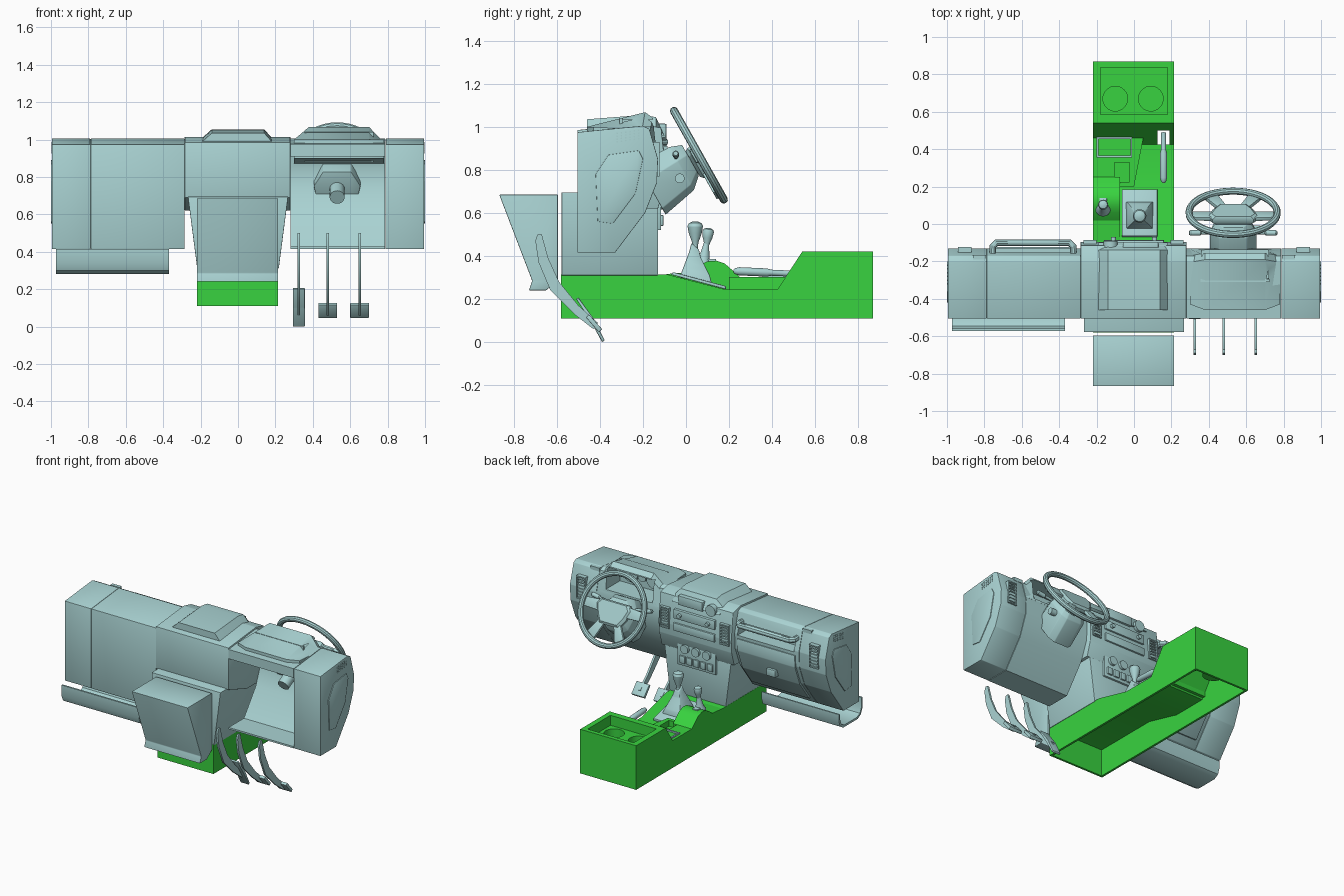
import bpy, bmesh, math
from mathutils import Vector

if "Cube" in bpy.data.objects:
    bpy.data.objects.remove(bpy.data.objects["Cube"])

def material(name, col):
    m = bpy.data.materials.new(name)
    m.diffuse_color = (*col, 1)
    m.use_nodes = True
    m.node_tree.nodes["Principled BSDF"].inputs["Base Color"].default_value = m.diffuse_color
    return m

TEAL = material("teal_plastic", (0.40, 0.65, 0.65))
GREEN = material("green_plastic", (0.04, 0.65, 0.05))

def finish(name, bm, mat):
    bmesh.ops.recalc_face_normals(bm, faces=bm.faces)
    me = bpy.data.meshes.new(name)
    bm.to_mesh(me)
    bm.free()
    me.materials.append(mat)
    ob = bpy.data.objects.new(name, me)
    bpy.context.collection.objects.link(ob)
    return ob

def loft(name, rings, mat=TEAL, bevel=0):
    bm = bmesh.new()
    vs = [[bm.verts.new(p) for p in r] for r in rings]
    n = len(vs[0])
    for a, b in zip(vs, vs[1:]):
        for i in range(n):
            bm.faces.new((a[i], a[(i + 1) % n], b[(i + 1) % n], b[i]))
    bm.faces.new(vs[0])
    bm.faces.new(vs[-1])
    if bevel:
        bmesh.ops.bevel(bm, geom=bm.edges[:], offset=bevel, segments=2, affect='EDGES', profile=0.5)
    return finish(name, bm, mat)

def prism(name, prof, x0, x1, mat=TEAL, bevel=0):
    return loft(name, [[(x, y, z) for y, z in prof] for x in (x0, x1)], mat, bevel)

def box(name, x0, x1, y0, y1, z0, z1, mat=TEAL, bevel=0):
    return prism(name, [(y0, z0), (y1, z0), (y1, z1), (y0, z1)], x0, x1, mat, bevel)

def lathe(name, p0, p1, prof, mat=TEAL, n=24):
    """Round body along p0-p1; prof lists (fraction, radius)."""
    p0, p1 = Vector(p0), Vector(p1)
    q = (p1 - p0).to_track_quat('Z', 'Y')
    rings = [[p0.lerp(p1, t) + q @ Vector((r * math.cos(a), r * math.sin(a), 0))
              for a in (2 * math.pi * i / n for i in range(n))] for t, r in prof]
    return loft(name, rings, mat)

def cyl(name, p0, p1, r, mat=TEAL, n=24):
    return lathe(name, p0, p1, [(0, r), (1, r)], mat, n)

def tube(name, pts, r, cyclic=False):
    cu = bpy.data.curves.new(name, 'CURVE')
    cu.dimensions = '3D'
    cu.bevel_depth, cu.bevel_resolution, cu.use_fill_caps = r, 3, True
    s = cu.splines.new('POLY')
    s.points.add(len(pts) - 1)
    for p, c in zip(s.points, pts):
        p.co = (*c, 1)
    s.use_cyclic_u = cyclic
    tmp = bpy.data.objects.new(name + "_path", cu)
    bpy.context.collection.objects.link(tmp)
    bpy.context.view_layer.update()
    me = bpy.data.meshes.new_from_object(tmp.evaluated_get(bpy.context.evaluated_depsgraph_get()))
    bpy.data.objects.remove(tmp)
    me.materials.clear()
    me.materials.append(TEAL)
    ob = bpy.data.objects.new(name, me)
    bpy.context.collection.objects.link(ob)

def cut(ob, cutter):
    m = ob.modifiers.new("cut", 'BOOLEAN')
    m.object, m.operation, m.solver = cutter, 'DIFFERENCE', 'EXACT'
    bpy.context.view_layer.update()
    me = bpy.data.meshes.new_from_object(ob.evaluated_get(bpy.context.evaluated_depsgraph_get()))
    ob.modifiers.clear()
    ob.data = me
    bpy.data.objects.remove(cutter)

def vent(name, x0, x1, z0, z1, y):
    v = box(name, x0, x1, y - 0.04, y, z0, z1)
    cut(v, box("cutter", x0 + .008, x1 - .008, y - .025, y + .1, z0 + .008, z1 - .008))
    for i in range(1, 7):
        z = z0 + (z1 - z0) * i / 7
        box(name + "_slat", x0 + .005, x1 - .005, y - .03, y - .004, z - .004, z + .004)

# dashboard body: passenger side and both ends
DASH = [(-.505, .415), (-.505, .975), (-.2, 1.005), (-.17, .99), (-.13, .85), (-.135, .74), (-.19, .6), (-.33, .415)]
END = [(-.42, .78), (-.36, .87), (-.22, .89), (-.2, .85), (-.235, .69), (-.34, .55), (-.41, .56)]
for s, name in ((-1, "passenger"), (1, "driver")):
    prism(name + "_dash_end", DASH, s * .995, s * .789, bevel=.003)
    prism(name + "_end_panel", END, s * .99, s * 1.0, bevel=.002)
    for i in range(4):
        for j in range(6):
            y, z = -.32 + j * .02, .93 + i * .013 + j * .003
            cyl("speaker_hole", (s * .99, y, z), (s * .998, y, z), .004, n=6)
    vent(name + "_outer_vent", s * .905 - .035, s * .905 + .035, .77, .93, -.122)
    box(name + "_window_vent", s * .825 - .035, s * .825 + .035, -.19, -.165, .98, 1.004)
dash = prism("passenger_dash", DASH, -.788, -.286, bevel=.003)
cut(dash, box("cutter", -.75, -.31, -.22, 0, .84, .925))
glove = [(-.2, .80), (-.122, .82), (-.125, .735), (-.18, .595), (-.285, .455), (-.33, .47)]
prism("glove_box_door", glove, -.76, -.31, bevel=.004)
box("glove_box_latch", -.60, -.53, -.19, -.135, .615, .665, bevel=.004)
tube("grab_handle", [(-.325, -.17, .93), (-.325, -.12, .93), (-.345, -.1, .93), (-.735, -.1, .93),
                     (-.755, -.12, .93), (-.755, -.17, .93)], .019)

# passenger parcel shelf under the dashboard
shelf = [(-.572, .415), (-.572, .34), (-.555, .30), (-.52, .28), (-.36, .28), (-.325, .30), (-.31, .345), (-.31, .39),
         (-.32, .39), (-.325, .35), (-.34, .31), (-.37, .295), (-.51, .295), (-.545, .31), (-.56, .345), (-.56, .415)]
prism("parcel_shelf", shelf, -.972, -.37)

# driver section: a sheet open toward the front
t = .012
outer = [(-.505, .91), (-.505, .975), (-.2, 1.005), (-.17, .99), (-.13, .85), (-.135, .74), (-.19, .6), (-.33, .415), (-.505, .415)]
inner = [(-.505, .427), (-.336, .427), (-.202, .605), (-.147, .743), (-.142, .85), (-.18, .98), (-.2, .992), (-.493, .964), (-.493, .91)]
shell = prism("driver_dash", outer + inner, .281, .787)
hood = loft("instrument_hood", [[(x, -.46 + d, .90), (x, -.46 + d, 1.0), (x, -.19 - d / 2, h), (x, -.155 - d / 2, h - .025), (x, -.135, .87)]
                                for x, h, d in ((.30, .985, .03), (.38, 1.068, 0), (.70, 1.068, 0), (.78, .985, .03))])
for part in (shell, hood):
    cut(part, box("cutter", .36, .72, -.3, .1, .885, 1.035))
box("gauge_panel", .355, .725, -.31, -.295, .88, 1.04)
for x, r in ((.45, .055), (.54, .03), (.63, .055)):
    cyl("gauge", (x, -.3, .96), (x, -.28, .96), r)

# centre section
C = [(-.505, .69), (-.505, .985), (-.2, 1.015), (-.115, .995), (-.095, .8), (-.1, .72), (-.13, .62), (-.3, .62)]
prism("centre_dash", C, -.285, .28, bevel=.003)
loft("centre_hood", [[(x, -.46, .98), (x, -.46, h - .02), (x, -.2, h), (x, -.14, h - .01), (x, -.10, .96)]
                     for x, h in ((-.19, 1.01), (-.14, 1.055), (.14, 1.055), (.18, 1.01))])
loft("centre_stack", [[(-a, y0, z), (a, y0, z), (a, -.13, z), (-a, -.13, z)]
                      for a, y0, z in ((.218, -.578, .31), (.268, -.578, .695))], bevel=.003)
loft("heater_box", [[(-.22, y0, z), (.215, y0, z), (.215, y1, z), (-.22, y1, z)]
                    for y0, y1, z in ((-.73, -.65, .24), (-.715, -.595, .285), (-.868, -.595, .685))], bevel=.004)
for x in (-.235, .23):
    vent("centre_vent", x - .035, x + .035, .765, .91, -.085)
box("display", -.06, .13, -.14, -.095, .95, 1.015, bevel=.004)
cyl("clock", (-.125, -.14, .975), (-.125, -.09, .975), .038)
box("radio", -.16, .16, -.13, -.088, .85, .915, bevel=.004)
box("centre_slot", -.16, .16, -.13, -.085, .765, .82, bevel=.004)
for x in (-.11, .11):
    cyl("radio_knob", (x, -.1, .882), (x, -.07, .882), .014, n=16)
box("climate_panel", -.15, .15, -.16, -.116, .52, .69, bevel=.004)
for x in (-.085, 0, .085):
    cyl("climate_dial", (x, -.13, .645), (x, -.098, .645), .03)
for i in range(5):
    box("switch", -.13 + i * .054, -.09 + i * .054, -.13, -.105, .54, .59, bevel=.003)

# steering column, stalks and wheel, laid out in the tilted wheel plane
N, U, O = Vector((0, .872, .49)), Vector((0, -.49, .872)), Vector((.53, .06, .868))
def W(x, y, z):
    return O + Vector((x, 0, 0)) + U * y + N * z
def section(w, h, z, dy=0):
    pts = ((-.6, 1), (.6, 1), (1, .35), (.75, -.75), (.45, -1), (-.45, -1), (-.75, -.75), (-1, .35))
    return [W(w * a, h * b + dy, z) for a, b in pts]
loft("column_shroud", [section(.125, .135, -.27, -.03), section(.125, .115, -.1, -.015), section(.09, .08, -.045)], bevel=.004)
cyl("column_shaft", W(0, 0, -.36), W(0, 0, -.02), .04)
for s in (-1, 1):
    lathe("stalk", W(s * .09, .04, -.1), W(s * .235, .06, -.09), [(0, .008), (.55, .009), (.6, .015), (.95, .015), (1, .01)], n=12)
cyl("ignition_lock", W(.09, -.05, -.13), W(.145, -.05, -.13), .022)
tube("steering_wheel_rim", [W(.236 * math.cos(a), .236 * math.sin(a), 0) for a in (math.tau * i / 48 for i in range(48))], .019, True)
hub = [(-.11, .055), (.11, .055), (.135, .02), (.11, -.05), (.075, -.105), (-.075, -.105), (-.11, -.05), (-.135, .02)]
loft("steering_hub", [[W(x * k, y * k, z) for x, y in hub] for k, z in ((.85, -.045), (1, -.03), (1, -.01), (.85, .004))])
for s in (-1, 1):
    for name, q in (("side_spoke", [(.09, .045), (.235, .035), (.235, -.025), (.09, -.03)]),
                    ("lower_spoke", [(.03, -.08), (.085, -.08), (.15, -.185), (.085, -.22)])):
        loft(name, [[W(s * x, y, z) for x, y in q] for z in (-.028, -.006)], bevel=.004)

# pedals
ARM = [(-.70, .47), (-.685, .37), (-.63, .24), (-.52, .13), (-.43, .06), (-.41, .09),
       (-.5, .17), (-.59, .28), (-.64, .39), (-.67, .5), (-.69, .5)]
for name, x in (("accelerator", .325), ("brake", .48), ("clutch", .65)):
    prism(name + "_arm", ARM, x - .007, x + .007)
    if name == "accelerator":
        prism(name + "_pad", [(-.51, .2), (-.50, .208), (-.43, .11), (-.378, .008), (-.39, 0), (-.445, .1)], x - .032, x + .032, bevel=.003)
    else:
        prism(name + "_pad", [(-.465, .115), (-.45, .128), (-.39, .06), (-.405, .045)], x - .05, x + .05, bevel=.003)

# floor console: hollow shell open underneath
BASE = [(-.58, .11), (-.58, .315), (-.09, .315), (.18, .245), (.425, .245), (.54, .42), (.868, .42), (.868, .11)]
HOLLOW = [(-.565, .05), (-.565, .3), (-.092, .3), (.178, .23), (.432, .23), (.548, .405), (.853, .405), (.853, .05)]
console = prism("floor_console", BASE, -.22, .215, GREEN)
cut(console, prism("cutter", HOLLOW, -.205, .2))
cut(console, box("cutter", -.18, .178, .585, .838, .35, .5))
cut(console, box("cutter", .125, .19, .425, .53, .2, .36))
tray = box("console_bin", -.19, .188, .575, .848, .335, .406, GREEN)
cut(tray, box("cutter", -.18, .178, .585, .838, .35, .5))
for x in (-.1, .09):
    cut(tray, cyl("cutter", (x, .67, .3), (x, .67, .5), .066, n=32))
    cup = cyl("cup_holder", (x, .67, .265), (x, .67, .345), .072, GREEN, 32)
    cut(cup, cyl("cutter", (x, .67, .275), (x, .67, .5), .066, n=32))
HUMP = [(-.09, .30), (-.09, .316), (.02, .325), (.06, .355), (.1, .375), (.14, .378), (.18, .365), (.22, .33), (.25, .302), (.25, .24), (.18, .24)]
prism("console_hump", HUMP, -.22, -.075, GREEN)
shelf_top = loft("console_shelf", [[(-.22, .2, z), (0, .2, z), (.05, .46, z), (-.22, .46, z)] for z in (.24, .302)], GREEN)
cut(shelf_top, box("cutter", -.105, -.025, .225, .33, .26, .4))
box("hump_switch", -.185, -.145, .07, .14, .36, .386, bevel=.004)
frame = box("tray_frame", -.2, -.01, .355, .465, .295, .312)
cut(frame, box("cutter", -.19, -.02, .365, .455, .28, .35))

# gear levers and handbrake
prism("gear_plate", [(-.07, .313), (-.06, .325), (.185, .26), (.185, .245)], -.065, .125, bevel=.003)
loft("gear_boot", [[(.03 - w, y0, z + .03), (.03 + w, y0, z + .03), (.03 + w, y1, z), (.03 - w, y1, z)]
                   for w, y0, y1, z in ((.075, -.03, .12, .27), (.06, -.015, .11, .31), (.045, .0, .09, .35),
                                        (.03, .015, .07, .39), (.018, .025, .06, .43))], bevel=.004)
KNOB = [(0, .013), (.15, .016), (.5, .03), (.8, .036), (.93, .03), (1, .012)]
cyl("gear_stick", (.03, .043, .40), (.03, .043, .48), .012)
lathe("gear_knob", (.03, .043, .45), (.03, .043, .56), KNOB)
lathe("transfer_boot", (-.165, .08, .36), (-.165, .095, .46), [(0, .04), (.3, .025), (1, .012)])
lathe("transfer_knob", (-.165, .095, .44), (-.165, .105, .53), [(f, r * .75) for f, r in KNOB])
lathe("handbrake", (.158, .49, .318), (.158, .22, .33), [(0, .014), (.35, .014), (.42, .019), (.9, .019), (.97, .014), (1, .006)], n=16)

# smooth round parts, keep hard edges
for ob in bpy.context.scene.objects:
    ob.select_set(True)
    bpy.context.view_layer.objects.active = ob
bpy.ops.object.shade_smooth_by_angle(angle=math.radians(32))
